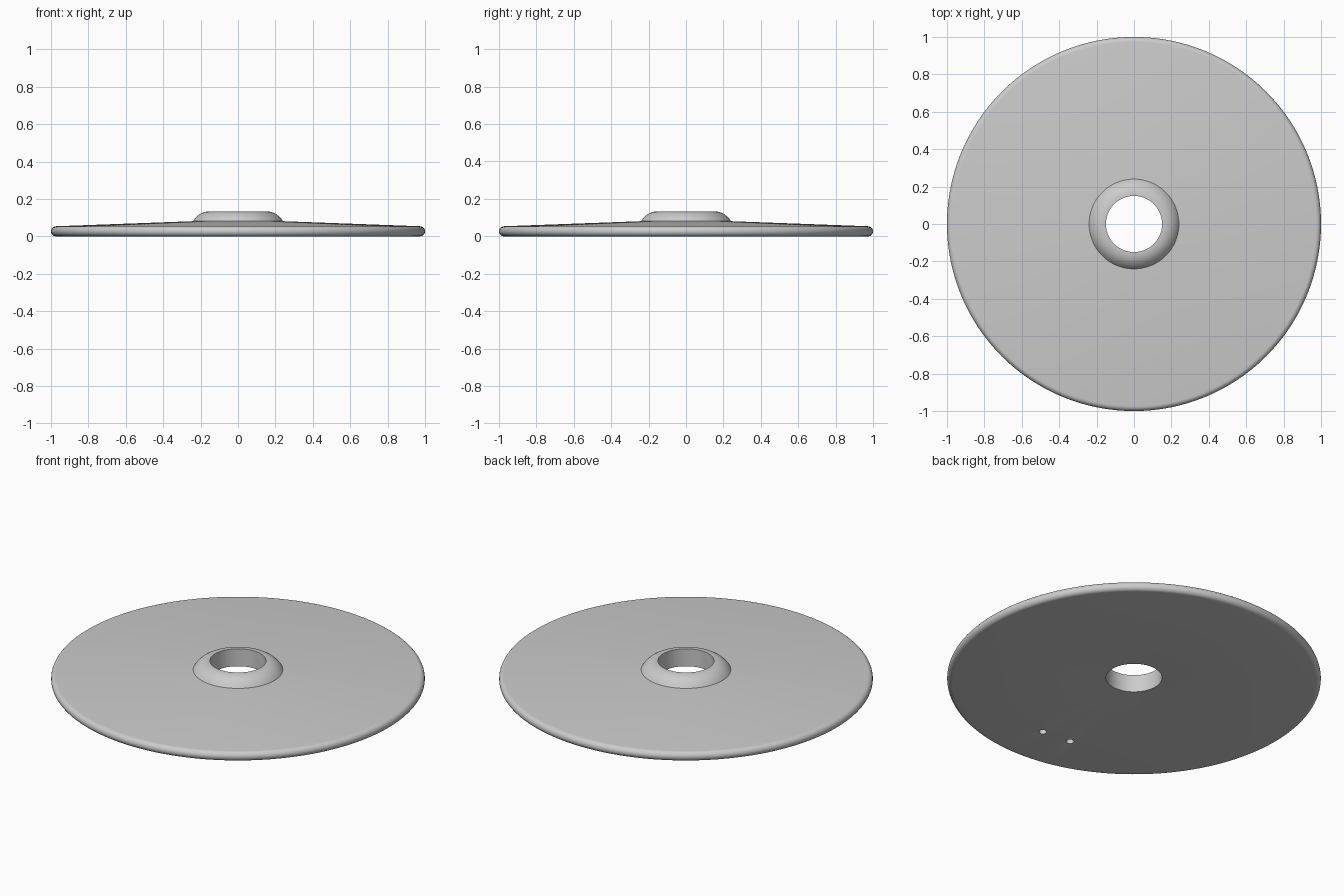
import bpy, math

if "Cube" in bpy.data.objects:
    bpy.data.objects.remove(bpy.data.objects["Cube"])

SEGMENTS = 128

metal = bpy.data.materials.new("light_grey")
metal.diffuse_color = (0.6, 0.6, 0.6, 1)
metal.use_nodes = True
metal.node_tree.nodes["Principled BSDF"].inputs["Base Color"].default_value = metal.diffuse_color

# Closed cross-section (radius, height): bore, domed hub, sloping plate, round rim, dished base
RIM = 0.027
profile = [(0.15, 0.03), (0.15, 0.133)]
profile += [(0.163, 0.133), (0.178, 0.130), (0.193, 0.125), (0.207, 0.117),
            (0.219, 0.107), (0.230, 0.096), (0.24, 0.081)]
for i in range(13):
    a = math.pi / 2 - math.pi * i / 12
    profile.append((1 - RIM + RIM * math.cos(a), RIM + RIM * math.sin(a)))


def lathe(name, points, segments):
    """Sweep a closed cross-section around the z axis."""
    n = len(points)
    verts, faces = [], []
    for s in range(segments):
        a = 2 * math.pi * s / segments
        verts += [(r * math.cos(a), r * math.sin(a), z) for r, z in points]
        t = (s + 1) % segments
        for i in range(n):
            j = (i + 1) % n
            faces.append((s * n + j, t * n + j, t * n + i, s * n + i))
    mesh = bpy.data.meshes.new(name)
    mesh.from_pydata(verts, [], faces)
    mesh.materials.append(metal)
    obj = bpy.data.objects.new(name, mesh)
    bpy.context.collection.objects.link(obj)
    return obj


disc = lathe("disc", profile, SEGMENTS)

# Two blind pin holes drilled into the underside
for k, angle in enumerate((-88, -102)):
    a = math.radians(angle)
    bpy.ops.mesh.primitive_cylinder_add(
        vertices=24, radius=0.021, depth=0.1,
        location=(0.73 * math.cos(a), 0.73 * math.sin(a), -0.005))
    cutter = bpy.context.object
    cutter.name = f"pin_hole_cutter_{k + 1}"
    cutter.data.materials.append(metal)
    cutter.hide_render = True
    cut = disc.modifiers.new(f"pin_hole_{k + 1}", 'BOOLEAN')
    cut.operation = 'DIFFERENCE'
    cut.solver = 'EXACT'
    cut.object = cutter

bpy.ops.object.select_all(action='DESELECT')
disc.select_set(True)
bpy.context.view_layer.objects.active = disc
for mod in list(disc.modifiers):
    bpy.ops.object.modifier_apply(modifier=mod.name)
for obj in list(bpy.data.objects):
    if obj != disc:
        bpy.data.objects.remove(obj)
bpy.ops.object.shade_smooth_by_angle(angle=math.radians(30))
